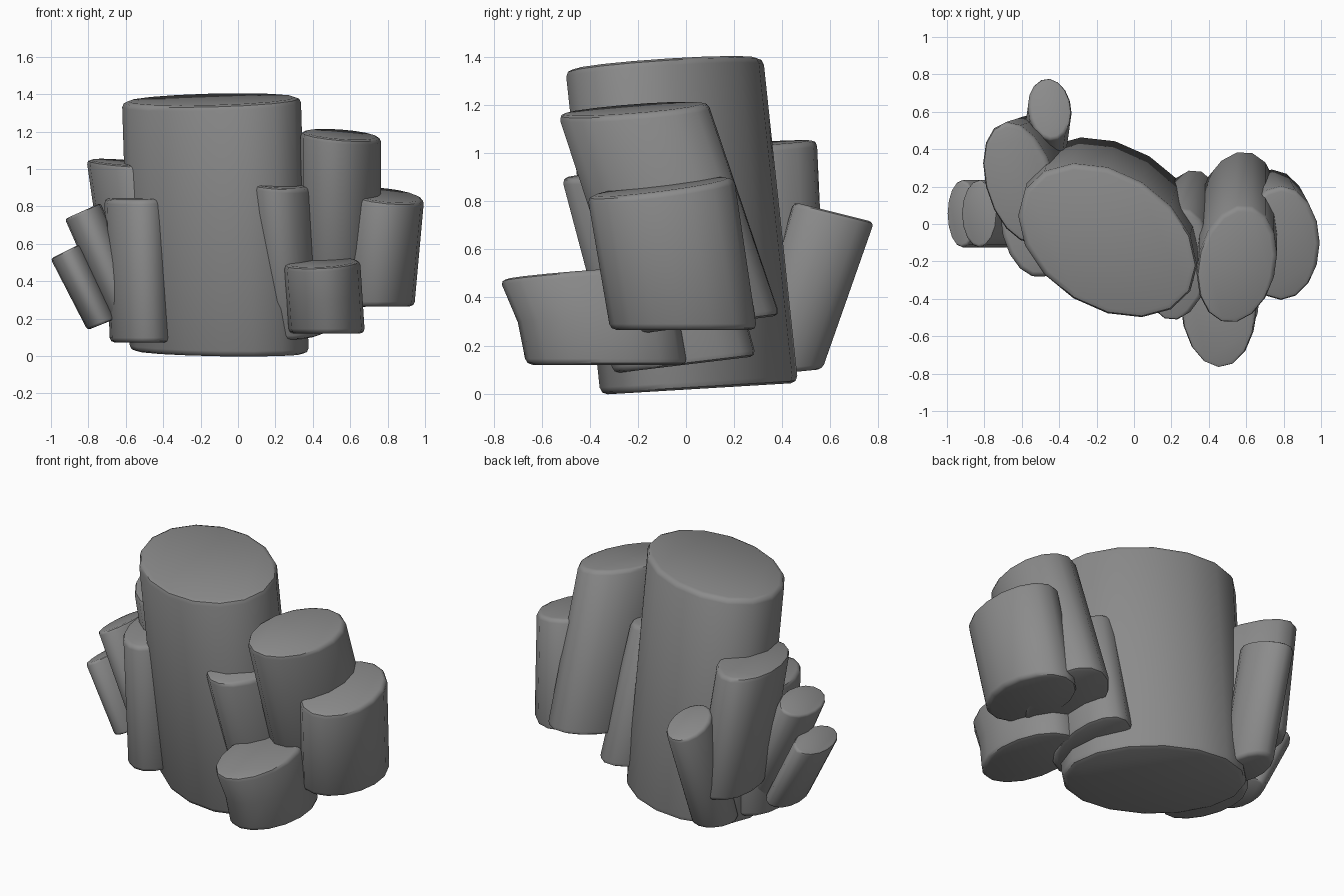
import bpy, bmesh, math

if "Cube" in bpy.data.objects:
    bpy.data.objects.remove(bpy.data.objects["Cube"])

SIDES = 16

# dark grey stone
stone = bpy.data.materials.new("dark_stone")
stone.diffuse_color = (0.26, 0.26, 0.26, 1)
stone.use_nodes = True
stone.node_tree.nodes["Principled BSDF"].inputs["Base Color"].default_value = stone.diffuse_color


def column(name, top, bottom, half, corr=0.0, top_slope=(0, 0), bottom_slope=(0, 0),
           bevel=0.025, bend=0.0):
    """Leaning elliptical column; half = x/y half extents, corr = diagonal skew of the ellipse."""
    bm = bmesh.new()
    d = math.acos(corr)
    sections = [(bottom, bottom_slope), (top, top_slope)]
    if bend:
        mid = [(a + b) / 2 for a, b in zip(bottom, top)]
        slope = [(a + b) / 2 for a, b in zip(bottom_slope, top_slope)]
        sections.insert(1, ((mid[0], mid[1] + bend, mid[2]), slope))
    rings = []
    for (cx, cy, cz), (sx, sy) in sections:
        ring = []
        for i in range(SIDES):
            t = 2 * math.pi * i / SIDES
            x, y = half[0] * math.cos(t), half[1] * math.cos(t - d)
            ring.append(bm.verts.new((cx + x, cy + y, cz + sx * x + sy * y)))
        rings.append(ring)
    for low, high in zip(rings, rings[1:]):
        for i in range(SIDES):
            j = (i + 1) % SIDES
            bm.faces.new((low[i], low[j], high[j], high[i]))
    bm.faces.new(rings[-1])
    bm.faces.new(rings[0][::-1])
    # soften the two rims
    rims = [e for e in bm.edges if any(len(f.verts) > 4 for f in e.link_faces)]
    bmesh.ops.bevel(bm, geom=rims, offset=bevel, segments=2, profile=0.5, affect='EDGES')
    bmesh.ops.recalc_face_normals(bm, faces=bm.faces)
    mesh = bpy.data.meshes.new(name)
    bm.to_mesh(mesh)
    bm.free()
    mesh.materials.append(stone)
    ob = bpy.data.objects.new(name, mesh)
    bpy.context.collection.objects.link(ob)
    bpy.context.view_layer.objects.active = ob
    ob.select_set(True)
    bpy.ops.object.shade_smooth_by_angle(angle=math.radians(45))
    ob.select_set(False)


# central rock column
column("main_column", (-0.142, -0.09, 1.372), (-0.10, 0.055, 0.02), (0.478, 0.412), -0.32,
       (0.05, 0.085), (0.0, 0.06), 0.03)

# right-hand cluster
column("right_tall_column", (0.55, -0.22, 1.185), (0.55, 0.08, 0.285), (0.215, 0.315), 0.17,
       (-0.1, 0.09), (0.0, 0.13))
column("right_outer_column", (0.787, -0.105, 0.86), (0.735, -0.01, 0.265), (0.208, 0.305), 0.0,
       (-0.1, 0.13))
column("right_inner_column", (0.23, -0.22, 0.92), (0.295, -0.005, 0.12), (0.178, 0.30), 0.15,
       (-0.07, 0.08), (0.0, 0.12))
column("right_short_column", (0.45, -0.44, 0.50), (0.475, -0.33, 0.12), (0.203, 0.335), -0.05,
       (0.06, 0.08), bend=0.02)

# left-hand cluster
column("left_tall_column", (-0.61, 0.22, 1.035), (-0.50, 0.255, 0.29), (0.20, 0.325), -0.32,
       (-0.05, 0.05))
column("left_front_column", (-0.545, -0.01, 0.845), (-0.515, -0.005, 0.072), (0.17, 0.275), -0.2,
       (0.03, 0.04))
column("left_leaning_column", (-0.83, 0.055, 0.775), (-0.57, 0.055, 0.18), (0.095, 0.18), 0.0,
       (0.45, 0.0), (0.4, 0.0), 0.015)
column("left_outer_column", (-0.922, 0.055, 0.56), (-0.725, 0.055, 0.17), (0.08, 0.18), 0.0,
       (0.5, 0.0), (0.4, 0.0), 0.015)
column("back_column", (-0.45, 0.615, 0.755), (-0.48, 0.40, 0.085), (0.117, 0.168), -0.1,
       (0.0, -0.25), (0.0, 0.1), 0.02)
